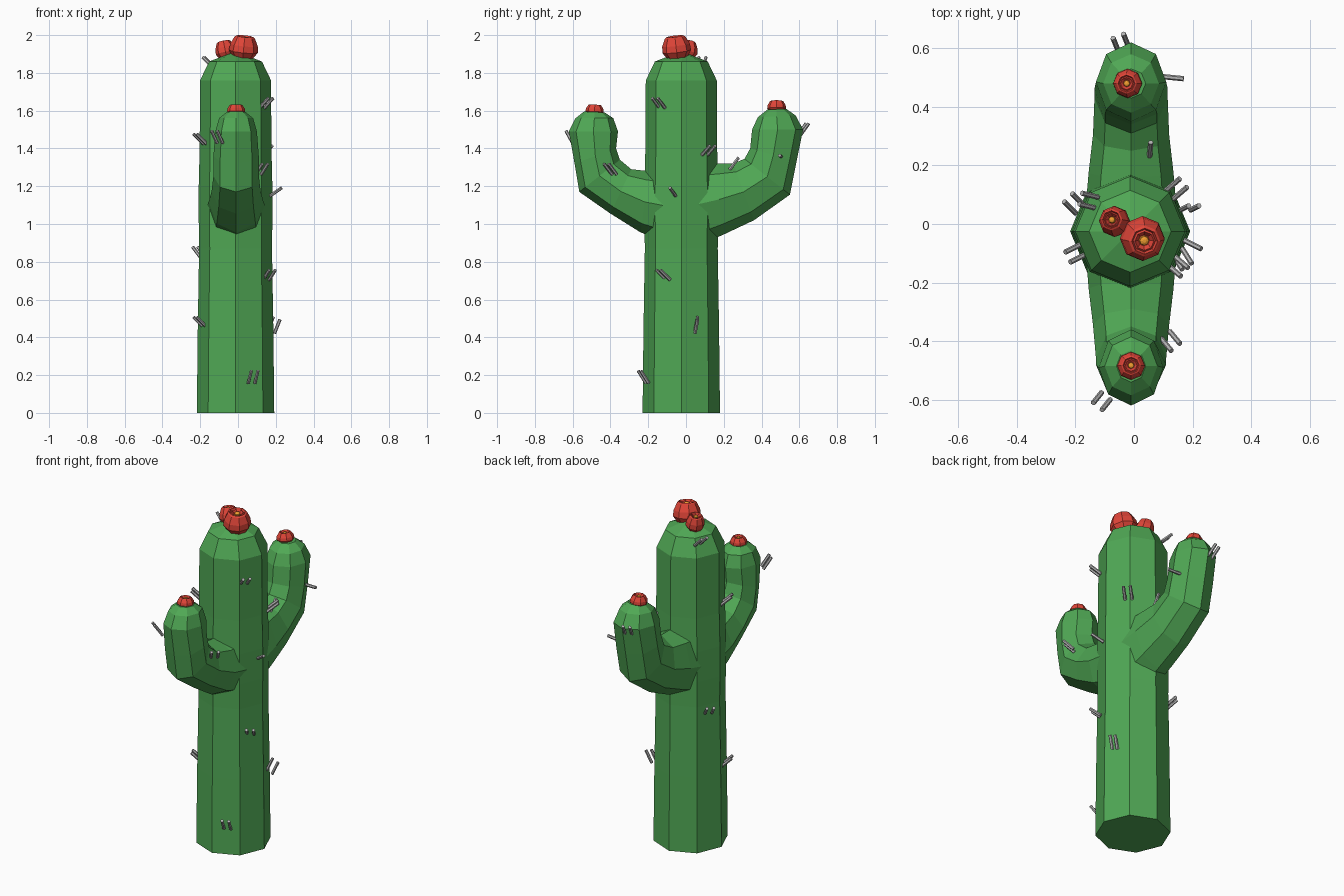
import bpy, bmesh, math
from mathutils import Vector

def material(name, rgb):
    m = bpy.data.materials.new(name)
    m.diffuse_color = (*rgb, 1)
    return m

GREEN = material("cactus_green", (0.08, 0.39, 0.09))
RED = material("flower_red", (0.75, 0.06, 0.04))
ORANGE = material("flower_orange", (0.9, 0.35, 0.03))
GREY = material("spine_grey", (0.45, 0.45, 0.45))

def loft(name, rings, mat):
    """Skin a list of closed rings, capping both ends."""
    bm = bmesh.new()
    loops = [[bm.verts.new(p) for p in r] for r in rings]
    n = len(loops[0])
    for a, b in zip(loops, loops[1:]):
        for i in range(n):
            j = (i + 1) % n
            bm.faces.new((a[i], a[j], b[j], b[i]))
    bm.faces.new(loops[0][::-1])
    bm.faces.new(loops[-1])
    bmesh.ops.recalc_face_normals(bm, faces=bm.faces)
    me = bpy.data.meshes.new(name)
    bm.to_mesh(me)
    bm.free()
    me.materials.append(mat)
    ob = bpy.data.objects.new(name, me)
    bpy.context.collection.objects.link(ob)
    return ob

def ring(c, u, v, n=8):
    return [c + u * math.cos(2 * math.pi * i / n) + v * math.sin(2 * math.pi * i / n)
            for i in range(n)]

def frame(d):
    u = d.cross(Vector((0, 0, 1)) if abs(d.z) < 0.9 else Vector((0, 1, 0))).normalized()
    return u, d.cross(u)

# Trunk: (height, radius)
X0, Y0 = -0.013, -0.025
profile = [(0, 0.205), (0.45, 0.2), (0.87, 0.193), (1.02, 0.195), (1.2, 0.195),
           (1.4, 0.19), (1.76, 0.188), (1.86, 0.14), (1.91, 0.012)]
trunk = loft("trunk", [ring(Vector((X0, Y0, z)), Vector((r, 0, 0)), Vector((0, r, 0)))
                       for z, r in profile], GREEN)

# Arms: (inner y, inner z, outer y, outer z, half width)
back = [(0.0, 1.32, 0.0, 0.86, 0.16), (0.16, 1.32, 0.19, 0.94, 0.145),
        (0.25, 1.32, 0.36, 1.02, 0.13), (0.31, 1.345, 0.55, 1.155, 0.125),
        (0.34, 1.4, 0.585, 1.33, 0.125), (0.35, 1.5, 0.62, 1.5, 0.12),
        (0.38, 1.565, 0.58, 1.575, 0.095), (0.43, 1.605, 0.53, 1.61, 0.05)]
front = [(-0.03, 1.28, -0.03, 0.88, 0.16), (-0.2, 1.28, -0.24, 0.955, 0.145),
         (-0.29, 1.29, -0.4, 1.055, 0.13), (-0.35, 1.34, -0.565, 1.17, 0.12),
         (-0.37, 1.4, -0.59, 1.32, 0.12), (-0.36, 1.49, -0.62, 1.49, 0.11),
         (-0.385, 1.56, -0.585, 1.56, 0.09), (-0.43, 1.59, -0.54, 1.595, 0.05)]
for name, rows in (("back_arm", back), ("front_arm", front)):
    rings = []
    for iy, iz, oy, oz, w in rows:
        a, b = Vector((-0.01, iy, iz)), Vector((-0.01, oy, oz))
        rings.append(ring((a + b) / 2, (b - a) / 2, Vector((w, 0, 0))))
    arm = loft(name, rings, GREEN)
    # Merge the arm into the trunk
    mod = trunk.modifiers.new(name, 'BOOLEAN')
    mod.operation, mod.solver, mod.object = 'UNION', 'EXACT', arm
    bpy.context.view_layer.objects.active = trunk
    bpy.ops.object.modifier_apply(modifier=name)
    bpy.data.objects.remove(arm)
trunk.name = "cactus_body"

# Flowers: base centre, axis, radius, height
flowers = [((0.025, -0.045, 1.88), (0.1, -0.12, 1), 0.077, 0.115),
           ((-0.06, 0.005, 1.88), (-0.2, 0.12, 1), 0.053, 0.09),
           ((-0.02, 0.48, 1.595), (-0.1, 0, 1), 0.05, 0.058),
           ((-0.01, -0.485, 1.58), (0, 0.05, 1), 0.048, 0.052)]
petals = [(0.7, 0), (1, 0.3), (0.95, 0.6), (0.7, 0.95), (0.58, 1),
          (0.5, 0.9), (0.42, 0.95), (0.25, 0.8)]
core = [(0.24, 0.75), (0.2, 0.93), (0.08, 0.97)]
for k, (c, d, r, h) in enumerate(flowers, 1):
    c, d = Vector(c), Vector(d).normalized()
    u, v = frame(d)
    for part, rows, mat in (("petals", petals, RED), ("centre", core, ORANGE)):
        loft(f"flower_{part}_{k}", [ring(c + d * h * t, u * r * s, v * r * s)
                                    for s, t in rows], mat)

# Spines: middle, direction, number in the group
spines = [((0.15, -0.145, 1.64), (0.7, -0.6, 0.8), 2),
          ((0.145, 0.12, 1.39), (0.7, 0.6, 0.7), 2),
          ((0.2, -0.07, 1.17), (1, -0.5, 0.7), 1),
          ((0.165, -0.12, 0.73), (0.5, -0.8, 0.8), 2),
          ((0.19, 0.055, 0.465), (0.4, 0.2, 1), 2),
          ((0.08, -0.225, 0.19), (0.2, -0.5, 0.8), 2),
          ((0.125, -0.4, 1.29), (0.5, -0.6, 0.8), 2),
          ((0.055, 0.255, 1.32), (0.05, 0.6, 0.8), 1),
          ((0.13, 0.5, 1.36), (1, -0.1, 0.05), 1),
          ((-0.045, 0.62, 1.5), (-0.2, 0.5, 0.7), 2),
          ((-0.11, -0.605, 1.46), (-0.4, -0.5, 0.9), 2),
          ((-0.2, -0.1, 1.45), (-0.8, -0.4, 0.8), 2),
          ((-0.2, -0.1, 0.48), (-0.8, -0.4, 0.8), 2),
          ((-0.205, 0.07, 0.85), (-0.6, 0.6, 0.8), 2),
          ((-0.155, 0.08, 1.855), (-0.8, 0.2, 0.8), 2)]
for k, (c, d, n) in enumerate(spines, 1):
    c, d = Vector(c), Vector(d).normalized()
    u, v = frame(d)
    for i in range(n):
        m = c + u * 0.038 * (i - (n - 1) / 2)
        loft(f"spine_{k}_{i + 1}", [ring(m + d * t, u * 0.009, v * 0.009, 6)
                                    for t in (-0.04, 0.04)], GREY)
